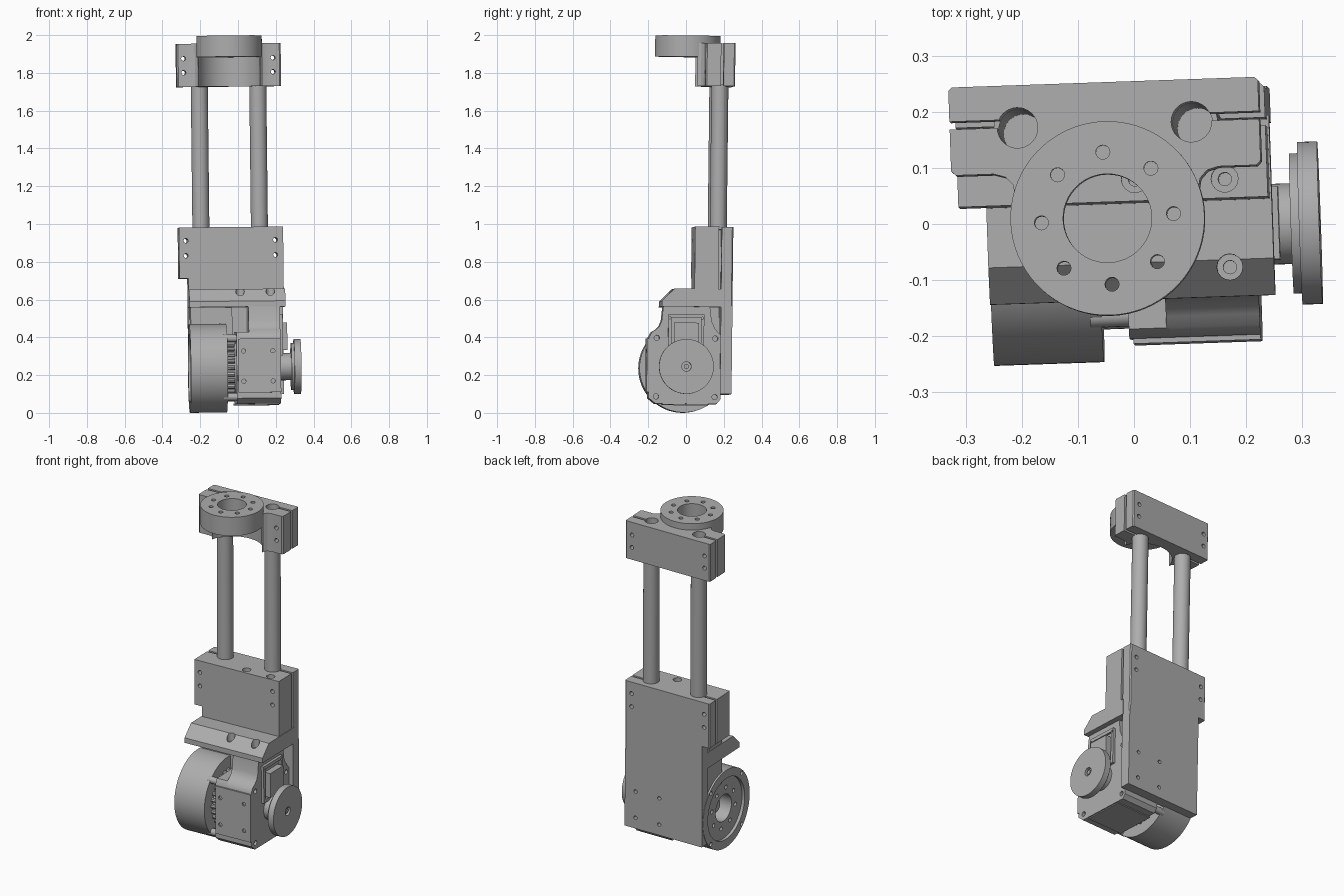
import bpy, bmesh, math
from mathutils import Matrix, Vector

if "Cube" in bpy.data.objects:
    bpy.data.objects.remove(bpy.data.objects["Cube"], do_unlink=True)

metal = bpy.data.materials.new("grey_metal")
metal.use_nodes = True
GREY = (0.42, 0.42, 0.42, 1)
metal.diffuse_color = GREY
metal.node_tree.nodes["Principled BSDF"].inputs["Base Color"].default_value = GREY

MID = -0.036          # x of the lifting axis
ROD_X, ROD_Y = 0.155, 0.167
AXLE_Z = 0.238        # height of the motor axle
parts = []


def prism(name, pts, axis, a, b, part=True):
    """Extrude a 2D profile along an axis from a to b."""
    place = {"x": lambda u, v, w: (w, u, v),
             "y": lambda u, v, w: (u, w, v),
             "z": lambda u, v, w: (u, v, w)}[axis]
    bm = bmesh.new()
    low = [bm.verts.new(place(u, v, a)) for u, v in pts]
    high = [bm.verts.new(place(u, v, b)) for u, v in pts]
    bm.faces.new(low)
    bm.faces.new(high)
    n = len(pts)
    for i in range(n):
        j = (i + 1) % n
        bm.faces.new((low[i], low[j], high[j], high[i]))
    bmesh.ops.recalc_face_normals(bm, faces=bm.faces)
    mesh = bpy.data.meshes.new(name)
    bm.to_mesh(mesh)
    bm.free()
    mesh.materials.append(metal)
    ob = bpy.data.objects.new(name, mesh)
    bpy.context.collection.objects.link(ob)
    if part:
        parts.append(ob)
    return ob


def circle(u, v, r, n):
    return [(u + r * math.cos(math.tau * i / n), v + r * math.sin(math.tau * i / n))
            for i in range(n)]


def cyl(name, axis, u, v, r, a, b, n=48, part=True):
    return prism(name, circle(u, v, r, n), axis, a, b, part)


def box(name, x0, x1, y0, y1, z0, z1, part=True):
    return prism(name, [(x0, y0), (x1, y0), (x1, y1), (x0, y1)], "z", z0, z1, part)


def cut(ob, cutter):
    """Subtract a cutter and throw it away."""
    mod = ob.modifiers.new("cut", "BOOLEAN")
    mod.operation, mod.solver, mod.object = "DIFFERENCE", "EXACT", cutter
    deps = bpy.context.evaluated_depsgraph_get()
    mesh = bpy.data.meshes.new_from_object(ob.evaluated_get(deps))
    ob.modifiers.clear()
    ob.data = mesh
    bpy.data.objects.remove(cutter, do_unlink=True)


def drill(ob, axis, spots, r, a, b, n=16):
    for u, v in spots:
        cut(ob, cyl("cutter", axis, u, v, r, a, b, n, False))


def mirrored(half):
    """Full outline about the lifting axis from its right half."""
    return [(MID + u, v) for u, v in half] + [(MID - u, v) for u, v in reversed(half)]


def bolt_ring(u, v, r, n, start=0):
    return circle(0, 0, r, n) if start is None else [
        (u + r * math.cos(start + math.tau * i / n), v + r * math.sin(start + math.tau * i / n))
        for i in range(n)]


rods = [(MID - ROD_X, ROD_Y), (MID + ROD_X, ROD_Y)]
side_cols = (MID - 0.24, MID + 0.234)

# Top clamp: slotted on both sides, hollowed below the ring
slot = [(0.27, 0.243), (0.276, 0.237), (0.276, 0.182), (0.18, 0.182),
        (0.18, 0.168), (0.276, 0.168)]
clamp = prism("top_clamp", mirrored(slot + [(0.276, 0.094), (0.268, 0.086), (0.2, 0.086),
              (0.18, 0.08), (0.167, 0.066), (0.163, 0.045)]), "z", 1.73, 1.958)
cut(clamp, cyl("cutter", "z", MID, 0, 0.17, 1.7, 1.89, 64, False))
cut(clamp, cyl("cutter", "z", MID, 0, 0.1, 1.7, 2.1, 64, False))
drill(clamp, "z", rods, 0.036, 1.6, 2.1, 32)
drill(clamp, "y", [(x, z) for x in side_cols for z in (1.805, 1.88)], 0.012, -0.1, 0.4)

# Mounting ring
ring = cyl("mounting_ring", "z", MID, 0, 0.173, 1.885, 1.997, 72)
cut(ring, cyl("cutter", "z", MID, 0, 0.079, 1.8, 2.1, 48, False))
drill(ring, "z", bolt_ring(MID, 0, 0.118, 8, 0.035), 0.0125, 1.8, 2.1)

# Hollow lifting rods
for side, (x, y) in zip(("right", "left"), rods):
    rod = cyl(side + "_rod", "z", x, y, 0.045, 0.97, 1.74)
    cut(rod, cyl("cutter", "z", x, y, 0.0355, 0.99, 1.8, 32, False))

# Rod block with side slots and a step on the right
block = prism("rod_block", mirrored(slot + [(0.276, 0.041)]), "z", 0.565, 0.985)
cut(block, box("cutter", -0.5, -0.264, -0.2, 0.4, 0.4, 0.715, False))
drill(block, "y", [(x, z) for x in side_cols for z in (0.835, 0.915)], 0.012, -0.1, 0.4)
top_screws = [(0.004, 0.08), (0.164, 0.075)]
drill(block, "z", top_screws, 0.024, 0.95, 1.1)
drill(block, "z", top_screws, 0.012, 0.85, 1.1)

# Back plate
plate = box("back_plate", -0.264, 0.24, 0.182, 0.243, 0.1, 0.566)
screw_grid = [(x, z) for x in (0.015, 0.17) for z in (0.165, 0.325)]
drill(plate, "y", screw_grid, 0.011, 0.15, 0.4)

# Sloped shelf over the motor
shelf = prism("motor_shelf", [(0.19, 0.655), (-0.065, 0.655), (-0.13, 0.59), (-0.13, 0.56),
              (0.19, 0.56)], "x", -0.266, 0.243)
shelf_screws = [(0.004, -0.078), (0.164, -0.078)]
drill(shelf, "z", shelf_screws, 0.023, 0.605, 0.8)
drill(shelf, "z", shelf_screws, 0.012, 0.5, 0.8)
box("shelf_support", -0.255, -0.035, 0.03, 0.185, 0.4, 0.565)

# Motor drum with a recessed hub face
drum = cyl("motor_drum", "x", 0, AXLE_Z, 0.235, -0.266, -0.07, 80)
cut(drum, cyl("cutter", "x", 0, AXLE_Z, 0.185, -0.3, -0.248, 64, False))
cut(drum, cyl("cutter", "x", 0, AXLE_Z, 0.08, -0.3, -0.15, 48, False))
drill(drum, "x", bolt_ring(0, AXLE_Z, 0.12, 8, 0.2), 0.012, -0.3, -0.21)
corners = [(y, AXLE_Z + z) for y in (-0.155, 0.155) for z in (-0.155, 0.155)]
drill(drum, "x", corners, 0.012, -0.3, -0.23)
hub = cyl("drum_hub", "x", 0, AXLE_Z, 0.04, -0.2, -0.14, 32)

# Stator with teeth between the drum and the housing
cyl("stator", "x", 0, AXLE_Z, 0.15, -0.08, -0.01)
for i, (y, z) in enumerate(bolt_ring(0, AXLE_Z, 0.158, 28, 0)):
    cyl("stator_tooth_%d" % i, "x", y, z, 0.012, -0.08, -0.03, 8)

# Standoff posts
for i, (y, z) in enumerate(corners):
    cyl("standoff_%d" % i, "x", y, z, 0.02, -0.09, 0.05, 20)

# Gear housing: slim base and a necked body reaching the shelf
foot = [(0.185, 0.41), (0.185, 0.07), (0.165, 0.046), (-0.16, 0.046), (-0.195, 0.075),
        (-0.197, 0.395), (-0.18, 0.425)]
prism("housing_base", foot + [(0.16, 0.43)], "x", -0.022, 0.05)
body = prism("housing_body", foot + [(-0.16, 0.437), (-0.142, 0.455), (-0.13, 0.485),
             (-0.122, 0.562), (0.125, 0.562), (0.135, 0.485), (0.15, 0.45), (0.165, 0.43)],
             "x", 0.045, 0.212)
drill(body, "x", corners, 0.014, 0.18, 0.3)
front = box("front_panel", -0.015, 0.212, -0.206, -0.19, 0.105, 0.39)
drill(front, "y", screw_grid, 0.011, -0.3, -0.197)
box("bottom_panel", -0.03, 0.205, -0.12, 0.12, 0.04, 0.05)

# Side connector frame behind the output disc
frame = box("connector_frame", 0.205, 0.228, -0.095, 0.095, 0.3, 0.52)
cut(frame, box("cutter", 0.215, 0.3, -0.078, 0.078, 0.32, 0.5, False))
drill(frame, "x", [(-0.086, 0.5), (0.086, 0.5)], 0.006, 0.2, 0.3, 10)
box("connector_plug", 0.205, 0.252, -0.065, 0.065, 0.33, 0.475)

# Output disc in steps
cyl("disc_shaft", "x", 0, AXLE_Z + 0.004, 0.072, 0.2, 0.28)
cyl("disc_step", "x", 0, AXLE_Z + 0.004, 0.125, 0.272, 0.29, 64)
disc = cyl("output_disc", "x", 0, AXLE_Z + 0.004, 0.145, 0.287, 0.323, 72)
cut(disc, cyl("cutter", "x", 0, AXLE_Z + 0.004, 0.025, 0.305, 0.4, 24, False))
cyl("disc_pin", "x", 0, AXLE_Z + 0.004, 0.013, 0.3, 0.318, 16)

# Slight lean and turn of the whole assembly, then shading
pivot = Vector((0, 0, 1))
lean = (Matrix.Translation(pivot) @ Matrix.Rotation(math.radians(2), 4, "Z")
        @ Matrix.Rotation(-0.011, 4, "Y") @ Matrix.Rotation(-0.012, 4, "X")
        @ Matrix.Translation(-pivot))
bpy.ops.object.select_all(action="DESELECT")
for ob in parts:
    ob.data.transform(lean)
    ob.select_set(True)
bpy.context.view_layer.objects.active = parts[0]
bpy.ops.object.shade_smooth_by_angle(angle=math.radians(30))
